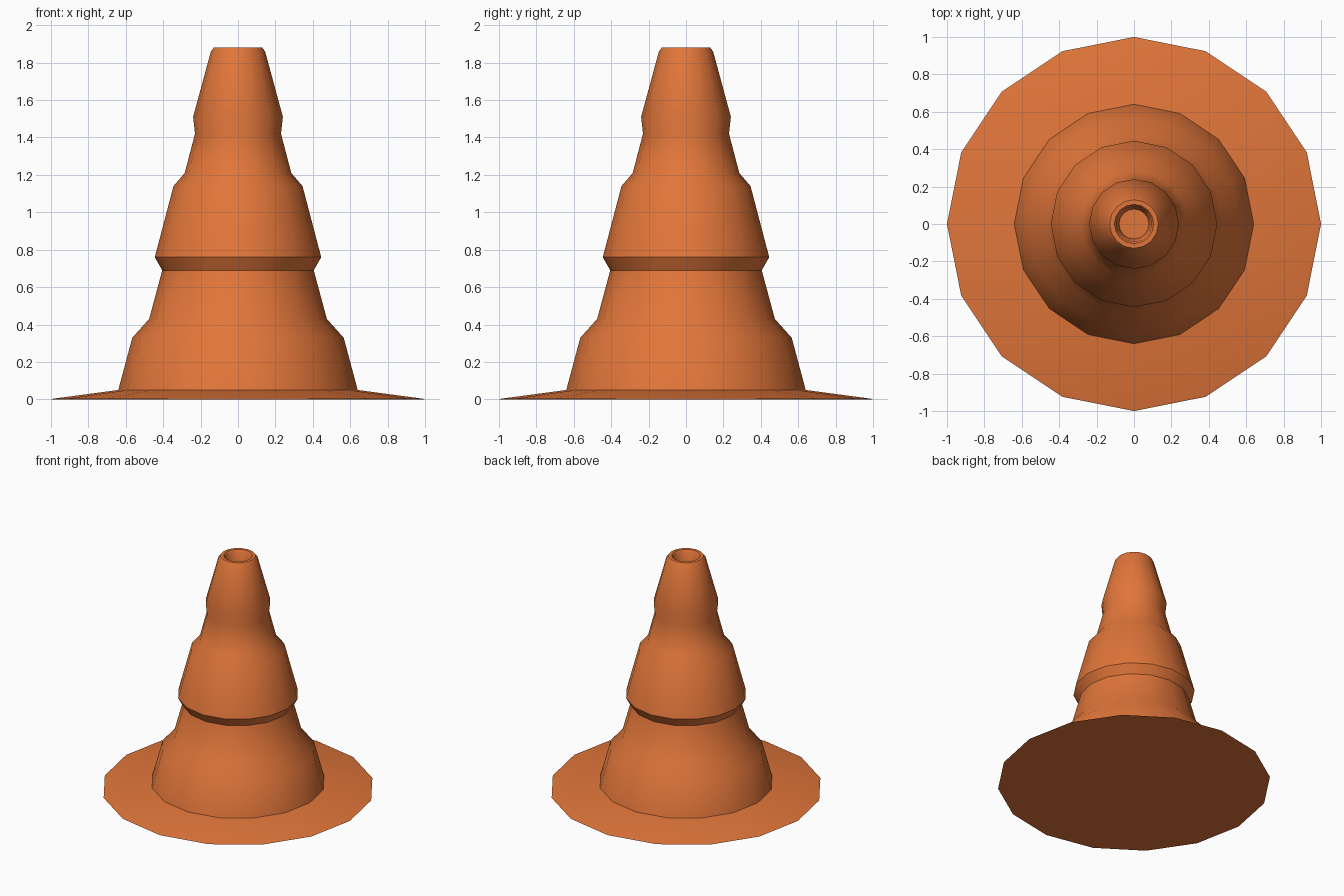
import bpy, bmesh, math

if "Cube" in bpy.data.objects:
    bpy.data.objects.remove(bpy.data.objects["Cube"])

SIDES = 16

orange = bpy.data.materials.new("cone orange")
orange.diffuse_color = (0.75, 0.18, 0.042, 1)
orange.use_nodes = True
orange.node_tree.nodes["Principled BSDF"].inputs["Base Color"].default_value = orange.diffuse_color

# Profile (radius, height) from the base rim up to the top and down into the hole
profile = [
    (1.00, 0.00), (0.985, 0.004), (0.64, 0.05),   # flange
    (0.565, 0.33), (0.475, 0.43), (0.405, 0.69),  # lower tier
    (0.445, 0.76), (0.345, 1.14), (0.285, 1.21),  # middle tier
    (0.23, 1.42), (0.24, 1.51),                   # upper collar
    (0.145, 1.86), (0.13, 1.88), (0.105, 1.88),   # rounded lip
    (0.095, 1.865), (0.08, 1.75),                 # hole wall
]

bm = bmesh.new()
rings = []
for r, z in profile:
    rings.append([bm.verts.new((r * math.cos(2 * math.pi * i / SIDES),
                                r * math.sin(2 * math.pi * i / SIDES), z))
                  for i in range(SIDES)])
for a, b in zip(rings, rings[1:]):
    for i in range(SIDES):
        j = (i + 1) % SIDES
        bm.faces.new((a[i], a[j], b[j], b[i]))
bm.faces.new(list(reversed(rings[0])))   # underside
bm.faces.new(rings[-1])                  # hole floor
bmesh.ops.recalc_face_normals(bm, faces=bm.faces)

mesh = bpy.data.meshes.new("traffic_cone")
bm.to_mesh(mesh)
bm.free()
mesh.materials.append(orange)
cone = bpy.data.objects.new("traffic_cone", mesh)
bpy.context.collection.objects.link(cone)

# Smooth around the sides, keep the steps sharp
bpy.context.view_layer.objects.active = cone
cone.select_set(True)
bpy.ops.object.shade_smooth_by_angle(angle=math.radians(35))
